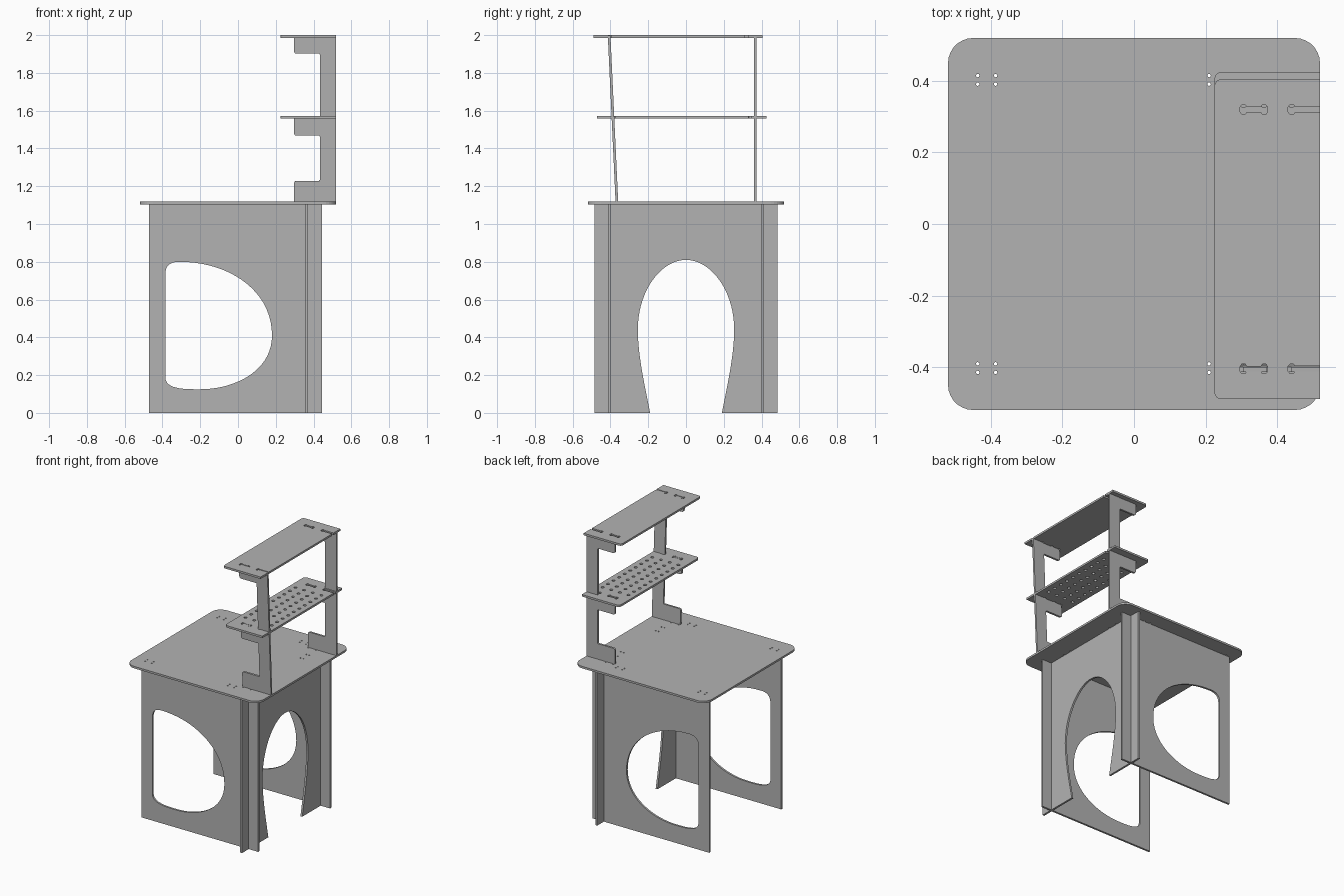
import bpy, bmesh, math
from mathutils import Matrix, Vector
from mathutils.geometry import interpolate_bezier

cube = bpy.data.objects.get("Cube")
if cube:
    bpy.data.objects.remove(cube, do_unlink=True)

T = 0.014            # board thickness
TOP = 1.118          # height of the work surface

mat = bpy.data.materials.new("board grey")
mat.use_nodes = True
GREY = (0.45, 0.45, 0.45, 1)
mat.diffuse_color = GREY
mat.node_tree.nodes["Principled BSDF"].inputs["Base Color"].default_value = GREY


def rounded(corners):
    """Polygon from (x, y, radius) corners, with the corners filleted."""
    out = []
    for i, (x, y, r) in enumerate(corners):
        p = Vector((x, y))
        if r == 0:
            out.append(p)
            continue
        a = p + (Vector(corners[i - 1][:2]) - p).normalized() * r
        b = p + (Vector(corners[(i + 1) % len(corners)][:2]) - p).normalized() * r
        out += interpolate_bezier(a, a.lerp(p, 0.55), b.lerp(p, 0.55), b, 8)
    return out


def bezier_path(start, segments):
    """Points along a chain of cubic curves (handle, handle, end)."""
    out = [Vector(start)]
    for h1, h2, end in segments:
        out += interpolate_bezier(out[-1], Vector(h1), Vector(h2), Vector(end), 20)[1:]
    return out


def circle(x, y, r, n=12):
    return [Vector((x + r * math.cos(math.tau * i / n), y + r * math.sin(math.tau * i / n)))
            for i in range(n)]


def bone_slot(x0, x1, y):
    """Slot with relief bulges at its four corners."""
    quarter = [(0.018, 0.007), (0.014, 0.013), (0.004, 0.013), (0, 0.007)]
    left = [(x0 + a, y + b) for a, b in quarter] + [(x0 + a, y - b) for a, b in quarter[::-1]]
    right = [(x0 + x1 - a, 2 * y - b) for a, b in left]
    return [Vector(p) for p in left + right]


def reliefs(cx, cy, w, d):
    """Four small corner holes left around a filled joint."""
    return [circle(cx + sx * w, cy + sy * d, 0.005, 8) for sx in (-1, 1) for sy in (-1, 1)]


def board(name, outline, holes, matrix):
    """Flat board with holes, centred in its thickness, placed by a matrix."""
    curve = bpy.data.curves.new(name, 'CURVE')
    curve.dimensions, curve.fill_mode, curve.extrude = '2D', 'BOTH', T / 2
    for loop in [outline] + holes:
        spline = curve.splines.new('POLY')
        spline.points.add(len(loop) - 1)
        for pt, co in zip(spline.points, loop):
            pt.co = (co[0], co[1], 0, 1)
        spline.use_cyclic_u = True
    temp = bpy.data.objects.new(name + "_curve", curve)
    bpy.context.collection.objects.link(temp)
    graph = bpy.context.evaluated_depsgraph_get()
    mesh = bpy.data.meshes.new_from_object(temp.evaluated_get(graph))
    bpy.data.objects.remove(temp, do_unlink=True)
    mesh.transform(matrix)
    bm = bmesh.new()
    bm.from_mesh(mesh)
    bmesh.ops.remove_doubles(bm, verts=bm.verts, dist=0.00005)
    bmesh.ops.recalc_face_normals(bm, faces=bm.faces)
    bm.to_mesh(mesh)
    bm.free()
    mesh.materials.clear()
    mesh.materials.append(mat)
    obj = bpy.data.objects.new(name, mesh)
    bpy.context.collection.objects.link(obj)
    for p in mesh.polygons:
        p.use_smooth = False
    return obj


def facing_front(y):      # drawing (x, z) stood upright at depth y
    return Matrix.Translation((0, y, 0)) @ Matrix.Rotation(math.pi / 2, 4, 'X')


def facing_side(x):       # drawing (y, z) stood upright at position x
    return Matrix.Translation((x, 0, 0)) @ Matrix(
        ((0, 0, 1, 0), (1, 0, 0, 0), (0, 1, 0, 0), (0, 0, 0, 1)))


# Table top, with relief holes around the joints
joints = []
for s in (-1, 1):
    joints += reliefs(-0.412, s * 0.403, 0.025, 0.012) + reliefs(0.235, s * 0.403, 0.025, 0.012)
    joints += reliefs(0.364, s * 0.23, 0.012, 0.033)
    joints += reliefs(0.335, s * 0.366, 0.03, 0.012)
H = 0.52
board("table_top", rounded([(-H, -H, 0.07), (H, -H, 0.07), (H, H, 0.07), (-H, H, 0.07)]),
      joints, Matrix.Translation((0, 0, TOP - T / 2)))

# Front and back panels with the D-shaped opening
under = TOP - T
opening = bezier_path((-0.385, 0.73), [
    ((-0.385, 0.78), (-0.36, 0.8), (-0.31, 0.8)),
    ((-0.05, 0.8), (0.18, 0.65), (0.18, 0.41)),
    ((0.18, 0.22), (-0.02, 0.125), (-0.2, 0.125)),
    ((-0.25, 0.125), (-0.3, 0.125), (-0.33, 0.135)),
    ((-0.36, 0.14), (-0.385, 0.16), (-0.385, 0.19))])
for name, y in (("front_panel", -0.403), ("back_panel", 0.403)):
    board(name, [(-0.47, 0), (0.445, 0), (0.445, under), (-0.47, under)],
          [opening], facing_front(y))

# Side panel with the arch
arch = bezier_path((-0.19, 0), [
    ((-0.215, 0.13), (-0.255, 0.3), (-0.255, 0.44)),
    ((-0.255, 0.65), (-0.13, 0.81), (0, 0.81))])
arch += [Vector((-p.x, p.y)) for p in arch[-2::-1]]
W = 0.485
board("side_panel", [(-W, under), (-W, 0)] + arch + [(W, 0), (W, under)], [],
      facing_side(0.364))

# Shelf posts: a column with three bracket arms, the front one leaning
post = rounded([
    (0.52, 0, 0), (0.52, 0.88, 0), (0.44, 0.88, 0), (0.44, 0.867, 0),
    (0.37, 0.867, 0), (0.37, 0.88, 0), (0.305, 0.88, 0), (0.305, 0.867, 0),
    (0.297, 0.867, 0), (0.297, 0.785, 0.012), (0.433, 0.785, 0.006),
    (0.433, 0.442, 0), (0.37, 0.442, 0), (0.37, 0.455, 0), (0.305, 0.455, 0),
    (0.305, 0.442, 0), (0.297, 0.442, 0), (0.297, 0.35, 0.012),
    (0.433, 0.35, 0.006), (0.433, 0.11, 0.006), (0.297, 0.11, 0.012), (0.297, 0, 0)])
lean = math.atan2(0.041, 0.88)
for name, y, angle in (("front_post", -0.366, lean), ("back_post", 0.366, 0)):
    board(name, post, [], Matrix.Translation((0, y, TOP))
          @ Matrix.Rotation(math.pi / 2 + angle, 4, 'X'))


# Shelves: closed slot plus a slot open to the outer edge at each end
def shelf(name, shift, z, holes):
    y0, y1, ends = -0.49 + shift, 0.405 + shift, (-0.405 + shift, 0.32 + shift)
    outline = [(0.225, y1, 0.02), (0.225, y0, 0.02), (0.52, y0, 0)]
    for y in ends:
        notch = [(0.52, 0.008), (0.45, 0.008), (0.446, 0.013), (0.436, 0.013), (0.431, 0.007)]
        outline += [(x, y - d, 0) for x, d in notch] + [(x, y + d, 0) for x, d in notch[::-1]]
    outline.append((0.52, y1, 0))
    slots = [bone_slot(0.297, 0.373, y) for y in ends]
    board(name, rounded(outline), slots + holes, Matrix.Translation((0, 0, z - T / 2)))


shelf("top_shelf", 0, 2.0, [])
pegs = [circle(0.27 + 0.068 * i, -0.3 + 0.062 * j, 0.011)
        for i in range(4) for j in range(10)]
shelf("middle_shelf", 0.02, 1.573, pegs)
